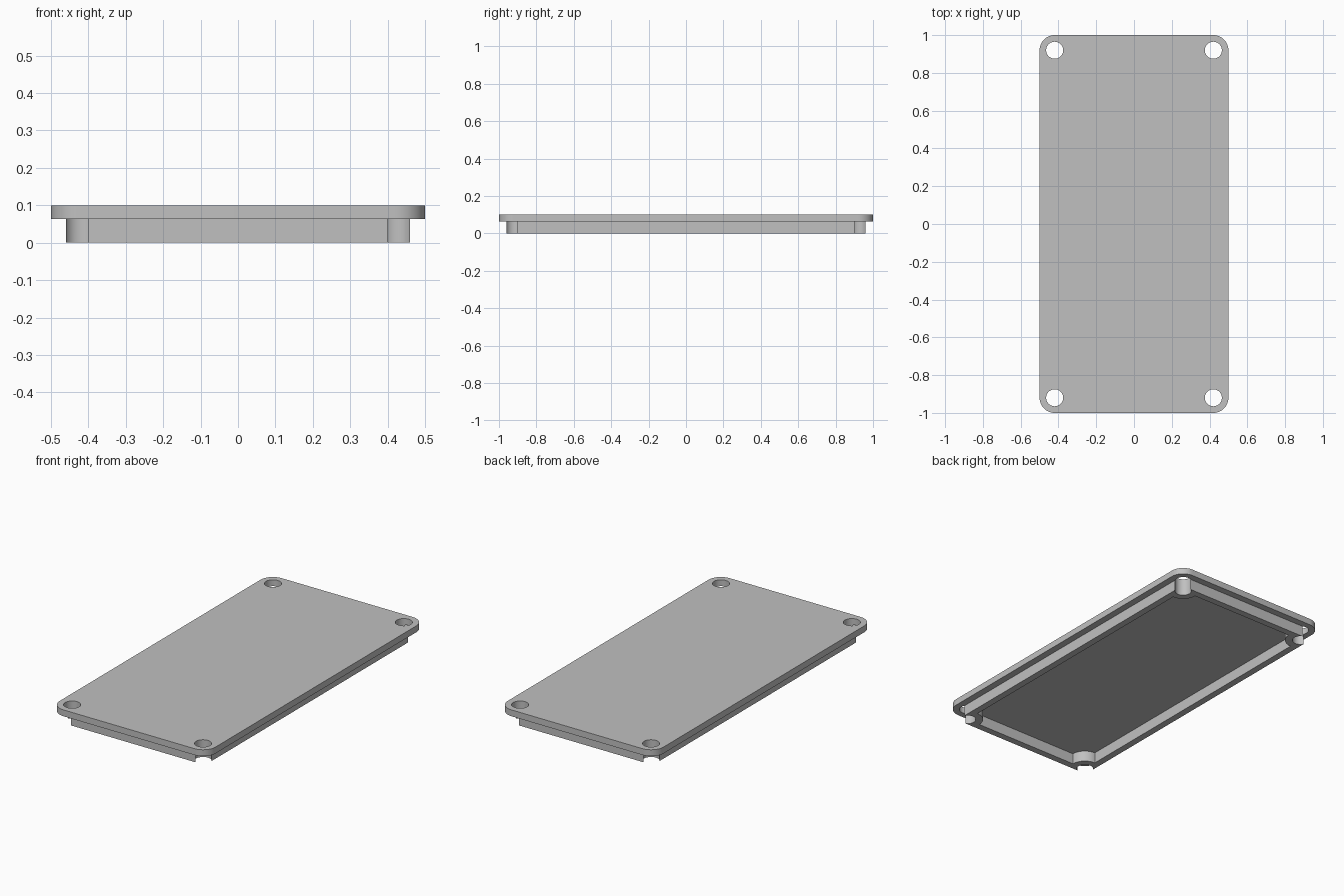
import bpy
import bmesh
from math import cos, sin, pi

cube = bpy.data.objects.get("Cube")
if cube:
    bpy.data.objects.remove(cube, do_unlink=True)

# Main dimensions
HALF_X, HALF_Y = 0.5, 1.0
LIP_TOP, TOP = 0.063, 0.1
INSET = 0.04          # flange overhang
WALL = 0.04           # lip thickness
CORNER = 0.08         # outer corner radius, concentric with the screw holes
HOLE_R, BOSS_R = 0.045, 0.085
CORNERS = [(sx * (HALF_X - CORNER), sy * (HALF_Y - CORNER))
           for sx in (-1, 1) for sy in (-1, 1)]

grey = bpy.data.materials.new("light_grey")
grey.use_nodes = True
colour = (0.53, 0.53, 0.53, 1)
grey.diffuse_color = colour
grey.node_tree.nodes["Principled BSDF"].inputs["Base Color"].default_value = colour


def prism(name, outline, z0, z1):
    """Extrude a closed outline from z0 to z1."""
    bm = bmesh.new()
    base = bm.faces.new([bm.verts.new((x, y, z0)) for x, y in outline])
    grown = bmesh.ops.extrude_face_region(bm, geom=[base])
    for v in grown["geom"]:
        if isinstance(v, bmesh.types.BMVert):
            v.co.z = z1
    bmesh.ops.recalc_face_normals(bm, faces=bm.faces)
    mesh = bpy.data.meshes.new(name)
    bm.to_mesh(mesh)
    bm.free()
    mesh.materials.append(grey)
    obj = bpy.data.objects.new(name, mesh)
    bpy.context.collection.objects.link(obj)
    return obj


def circle(cx, cy, r, n=48):
    return [(cx + r * cos(2 * pi * i / n), cy + r * sin(2 * pi * i / n))
            for i in range(n)]


def rounded_rect(hx, hy, r, steps=12):
    pts = []
    for q, (sx, sy) in enumerate([(1, 1), (-1, 1), (-1, -1), (1, -1)]):
        for i in range(steps + 1):
            a = (q + i / steps) * pi / 2
            pts.append((sx * (hx - r) + r * cos(a), sy * (hy - r) + r * sin(a)))
    return pts


def cut(target, cutter):
    """Subtract the cutter from the target, then discard it."""
    cutter.hide_render = True
    mod = target.modifiers.new("cut", 'BOOLEAN')
    mod.operation = 'DIFFERENCE'
    mod.solver = 'EXACT'
    mod.object = cutter
    bpy.context.view_layer.objects.active = target
    bpy.ops.object.modifier_apply(modifier=mod.name)
    bpy.data.objects.remove(cutter, do_unlink=True)


# Cover plate
cover_plate = prism("cover_plate", rounded_rect(HALF_X, HALF_Y, CORNER), LIP_TOP, TOP)

# Lip under the plate, hollowed except for the corner bosses
lip_x, lip_y = HALF_X - INSET, HALF_Y - INSET
lip = prism("lower_lip", rounded_rect(lip_x, lip_y, CORNER - INSET), 0, LIP_TOP)
ix, iy = lip_x - WALL, lip_y - WALL
recess = prism("recess_cutter", [(-ix, -iy), (ix, -iy), (ix, iy), (-ix, iy)], -0.1, 0.2)
for cx, cy in CORNERS:
    cut(recess, prism("boss_cutter", circle(cx, cy, BOSS_R), -0.2, 0.3))
cut(lip, recess)

# Screw holes through plate and lip
for part in (cover_plate, lip):
    for cx, cy in CORNERS:
        cut(part, prism("hole_cutter", circle(cx, cy, HOLE_R), -0.1, 0.2))

# Smooth the rounded sides, keep edges sharp
for part in (cover_plate, lip):
    bpy.ops.object.select_all(action='DESELECT')
    part.select_set(True)
    bpy.context.view_layer.objects.active = part
    bpy.ops.object.shade_smooth_by_angle()
